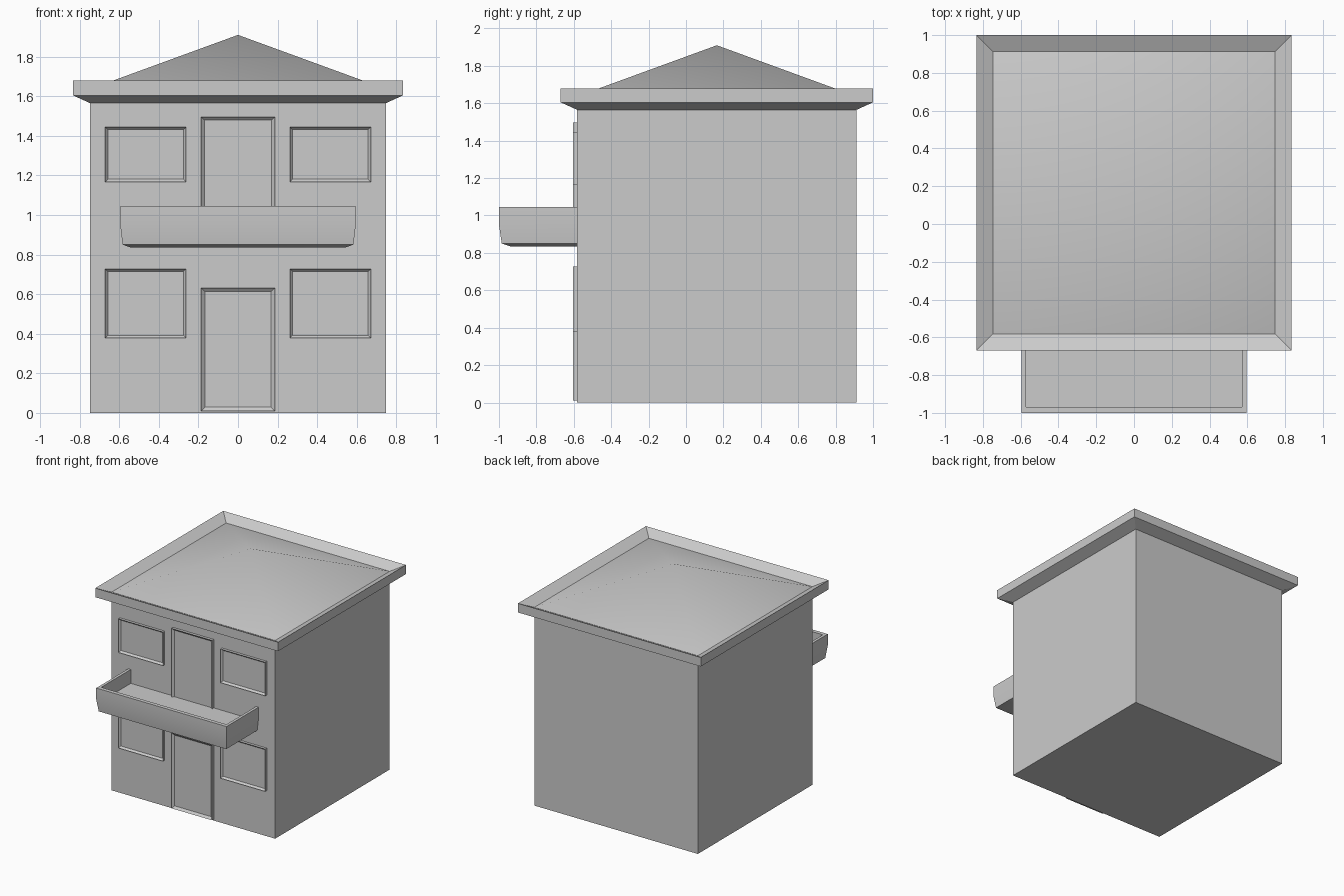
import bpy, bmesh, math

if "Cube" in bpy.data.objects:
    bpy.data.objects.remove(bpy.data.objects["Cube"])

WALL = -0.58   # y of the front wall
CY = 0.165     # centre of the house in y


def loft(name, rings, apex=None):
    """Skin a stack of closed rings, cap both ends (or finish in a point)."""
    bm = bmesh.new()
    vs = [[bm.verts.new(p) for p in ring] for ring in rings]
    n = len(vs[0])
    for a, b in zip(vs, vs[1:]):
        for i in range(n):
            j = (i + 1) % n
            bm.faces.new((a[i], a[j], b[j], b[i]))
    bm.faces.new(vs[0][::-1])
    if apex:
        tip = bm.verts.new(apex)
        for i in range(n):
            bm.faces.new((vs[-1][i], vs[-1][(i + 1) % n], tip))
    else:
        bm.faces.new(vs[-1])
    bmesh.ops.recalc_face_normals(bm, faces=bm.faces)
    me = bpy.data.meshes.new(name)
    bm.to_mesh(me)
    bm.free()
    ob = bpy.data.objects.new(name, me)
    bpy.context.collection.objects.link(ob)
    bpy.ops.object.select_all(action='DESELECT')
    ob.select_set(True)
    bpy.context.view_layer.objects.active = ob
    bpy.ops.object.shade_smooth_by_angle(angle=math.radians(30))
    return ob


def square(r, z):
    return [(-r, CY - r, z), (r, CY - r, z), (r, CY + r, z), (-r, CY + r, z)]


def upright(x0, x1, z0, z1, y, inset=0.0):
    x0, x1, z0, z1 = x0 + inset, x1 - inset, z0 + inset, z1 - inset
    return [(x0, y, z0), (x1, y, z0), (x1, y, z1), (x0, y, z1)]


def framed_panel(name, x0, x1, z0, z1, border):
    """Raised frame whose bevel runs inward to a recessed panel."""
    box = (x0, x1, z0, z1)
    loft(name, [upright(*box, WALL + 0.005), upright(*box, -0.604),
                upright(*box, -0.588, border)])


# House walls, flared eaves and inward sloping gutter with hipped roof
loft("house_and_roof",
     [square(0.747, 0), square(0.747, 1.565), square(0.835, 1.605),
      square(0.835, 1.68), square(0.747, 1.637)], apex=(0, CY, 1.91))

# Balcony tray: half width, front y, height from underside to inner floor
profile = [(0.54, -0.94, 0.835), (0.583, -0.985, 0.85), (0.595, -1.0, 0.95),
           (0.595, -1.0, 1.045), (0.572, -0.968, 1.045), (0.572, -0.968, 0.93)]
loft("balcony", [[(-w, WALL, z), (-w, f, z), (w, f, z), (w, WALL, z)]
                 for w, f, z in profile])

# Windows, mirrored left and right on both floors
for floor, z0, z1 in (("lower", 0.378, 0.728), ("upper", 1.167, 1.445)):
    for side, s in (("left", -1), ("right", 1)):
        xs = sorted((s * 0.262, s * 0.671))
        framed_panel(f"{floor}_window_{side}", *xs, z0, z1, 0.014)

# Doors
framed_panel("front_door", -0.186, 0.186, 0.01, 0.632, 0.019)
framed_panel("balcony_door", -0.186, 0.186, 0.91, 1.496, 0.017)
